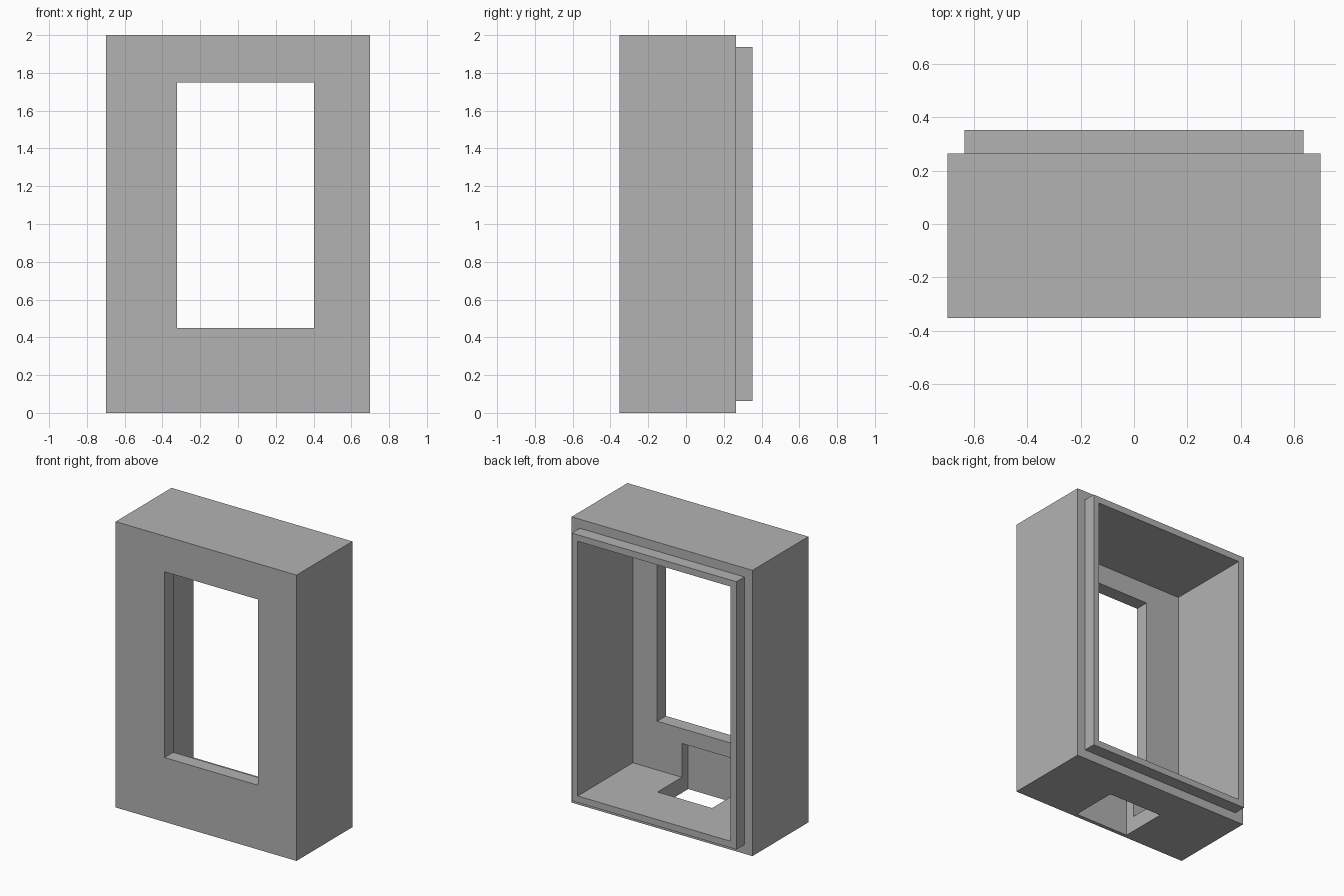
import bpy

# Remove the default cube
default = bpy.data.objects.get("Cube")
if default:
    bpy.data.objects.remove(default, do_unlink=True)

# Single grey material
GREY = (0.448, 0.448, 0.448, 1.0)
grey = bpy.data.materials.new("plain grey")
grey.use_nodes = True
grey.diffuse_color = GREY
shader = next(n for n in grey.node_tree.nodes if n.type == 'BSDF_PRINCIPLED')
shader.inputs["Base Color"].default_value = GREY


def box(name, low, high):
    """Box between two opposite corners."""
    centre = [(a + b) / 2 for a, b in zip(low, high)]
    bpy.ops.mesh.primitive_cube_add(size=1, location=centre)
    obj = bpy.context.object
    obj.name = name
    obj.dimensions = [b - a for a, b in zip(low, high)]
    bpy.ops.object.transform_apply(location=True, rotation=False, scale=True)
    obj.data.materials.append(grey)
    return obj


def combine(target, other, operation):
    """Apply a boolean to the target and drop the helper."""
    other.hide_render = True
    mod = target.modifiers.new(other.name, 'BOOLEAN')
    mod.operation = operation
    mod.solver = 'EXACT'
    mod.object = other
    bpy.context.view_layer.objects.active = target
    bpy.ops.object.modifier_apply(modifier=mod.name)
    bpy.data.objects.remove(other, do_unlink=True)


HALF_W, HEIGHT = 0.70, 2.0
FRONT, SHOULDER, BACK = -0.353, 0.265, 0.353
STEP, WALL = 0.063, 0.109       # rim inset and side wall thickness
INNER_FRONT = -0.256            # inner face of the front wall

# Outer casing with a stepped rim at the open back
casing = box("casing", (-HALF_W, FRONT, 0), (HALF_W, SHOULDER, HEIGHT))
rim = box("back_rim", (STEP - HALF_W, 0, STEP),
          (HALF_W - STEP, BACK, HEIGHT - STEP))
combine(casing, rim, 'UNION')

# Hollow interior, open at the back
cavity = box("cavity", (WALL - HALF_W, INNER_FRONT, WALL),
             (HALF_W - WALL, 1, HEIGHT - WALL))
combine(casing, cavity, 'DIFFERENCE')

# Window through the front wall, slightly off centre
window = box("window_opening", (-0.322, -1, 0.45), (0.402, 0, 1.75))
combine(casing, window, 'DIFFERENCE')

# Slot through the floor, continuing as a pocket inside the front wall
slot = box("floor_slot", (-0.211, -0.326, -1), (0.211, 0.013, 0.346))
combine(casing, slot, 'DIFFERENCE')
